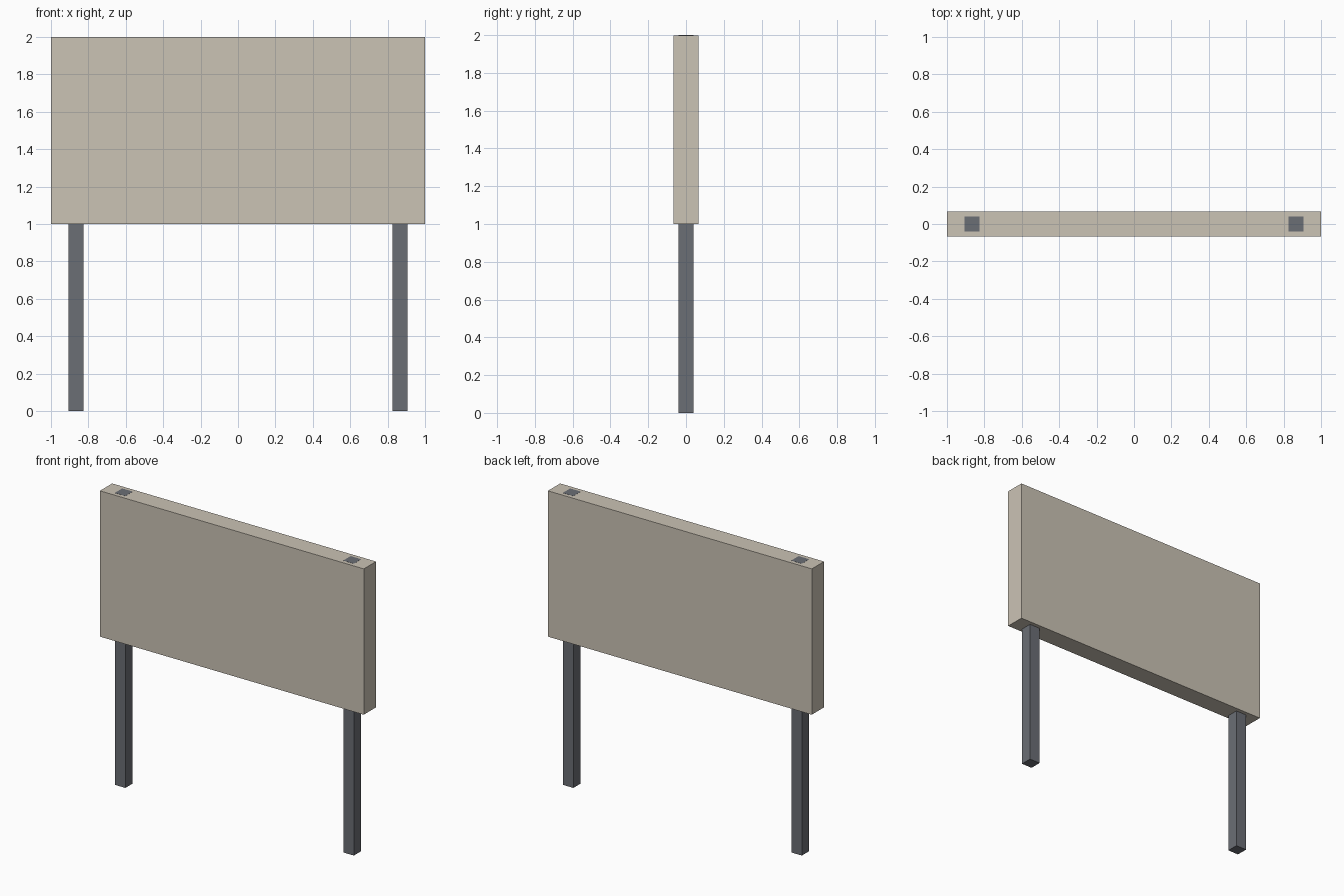
import bpy

if "Cube" in bpy.data.objects:
    bpy.data.objects.remove(bpy.data.objects["Cube"])


def material(name, rgb):
    mat = bpy.data.materials.new(name)
    mat.diffuse_color = (*rgb, 1.0)
    mat.use_nodes = True
    mat.node_tree.nodes["Principled BSDF"].inputs["Base Color"].default_value = mat.diffuse_color
    return mat


def box(name, centre, size, mat):
    bpy.ops.mesh.primitive_cube_add(size=1, location=centre)
    obj = bpy.context.object
    obj.name = name
    obj.scale = size
    bpy.ops.object.transform_apply(location=False, rotation=False, scale=True)
    obj.data.materials.append(mat)
    return obj


beige = material("warm beige", (0.597, 0.546, 0.462))
grey = material("slate grey", (0.147, 0.156, 0.178))

# Sign panel, a hair below the post tops so these show on its top face
PANEL_TOP = 1.9992
box("sign_panel", (0, 0, (1 + PANEL_TOP) / 2), (2, 0.132, PANEL_TOP - 1), beige)

# Posts running through the full height of the panel
for side, x in (("left", -0.866), ("right", 0.866)):
    box(side + "_post", (x, 0, 1), (0.08, 0.08, 2), grey)
